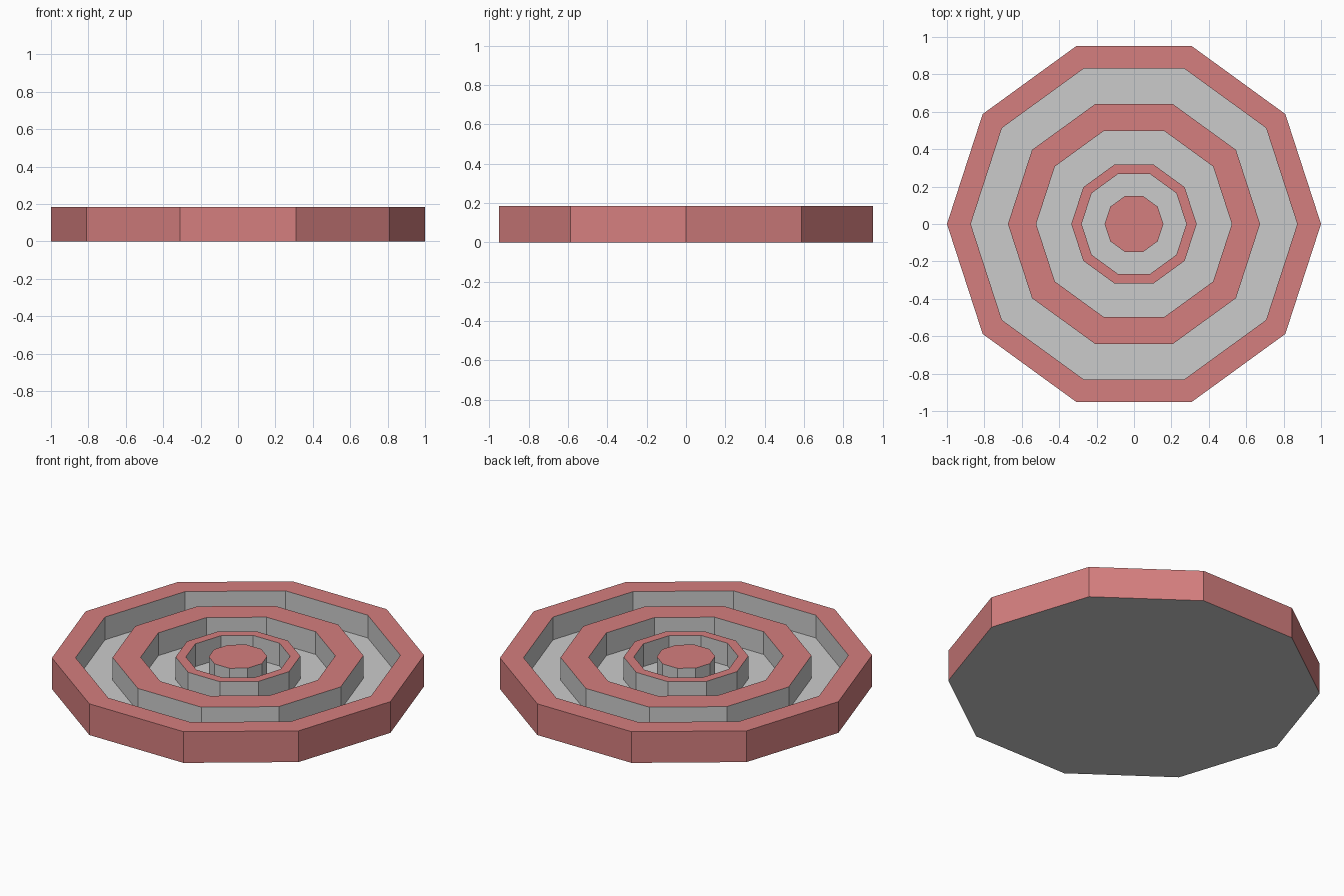
import bpy, bmesh, math

if "Cube" in bpy.data.objects:
    bpy.data.objects.remove(bpy.data.objects["Cube"])

SIDES = 10
TOP, FLOOR = 0.185, 0.05
# (outer, inner) radius of each raised ring, outside to inside
RINGS = [(1.0, 0.873), (0.674, 0.523), (0.335, 0.28)]
CENTRE = 0.157


def material(name, colour):
    m = bpy.data.materials.new(name)
    m.diffuse_color = colour
    m.use_nodes = True
    m.node_tree.nodes["Principled BSDF"].inputs["Base Color"].default_value = m.diffuse_color
    return m


grey = material("grey", (0.8, 0.8, 0.8, 1))
red = material("red", (0.66, 0.21, 0.21, 1))

bm = bmesh.new()


def loop(r, z):
    step = 2 * math.pi / SIDES
    return [bm.verts.new((r * math.cos(i * step), r * math.sin(i * step), z))
            for i in range(SIDES)]


def band(a, b, slot):
    for i in range(SIDES):
        j = (i + 1) % SIDES
        bm.faces.new((a[i], a[j], b[j], b[i])).material_index = slot


# Underside and red outer rim wall
current = loop(RINGS[0][0], 0)
bm.faces.new(current[::-1]).material_index = 0
wall_slot = 1

# Raised red rings, each followed by a grey groove
following = [r[0] for r in RINGS[1:]] + [CENTRE]
for (outer, inner), next_outer in zip(RINGS, following):
    top_outer, top_inner = loop(outer, TOP), loop(inner, TOP)
    floor_outer, floor_inner = loop(inner, FLOOR), loop(next_outer, FLOOR)
    band(current, top_outer, wall_slot)
    band(top_outer, top_inner, 1)
    band(top_inner, floor_outer, 0)
    band(floor_outer, floor_inner, 0)
    current, wall_slot = floor_inner, 0

# Central red stud
cap = loop(CENTRE, TOP)
band(current, cap, 0)
bm.faces.new(cap).material_index = 1

bmesh.ops.recalc_face_normals(bm, faces=bm.faces)
mesh = bpy.data.meshes.new("ringed_plate")
bm.to_mesh(mesh)
bm.free()
mesh.materials.append(grey)
mesh.materials.append(red)
plate = bpy.data.objects.new("ringed_plate", mesh)
bpy.context.collection.objects.link(plate)
